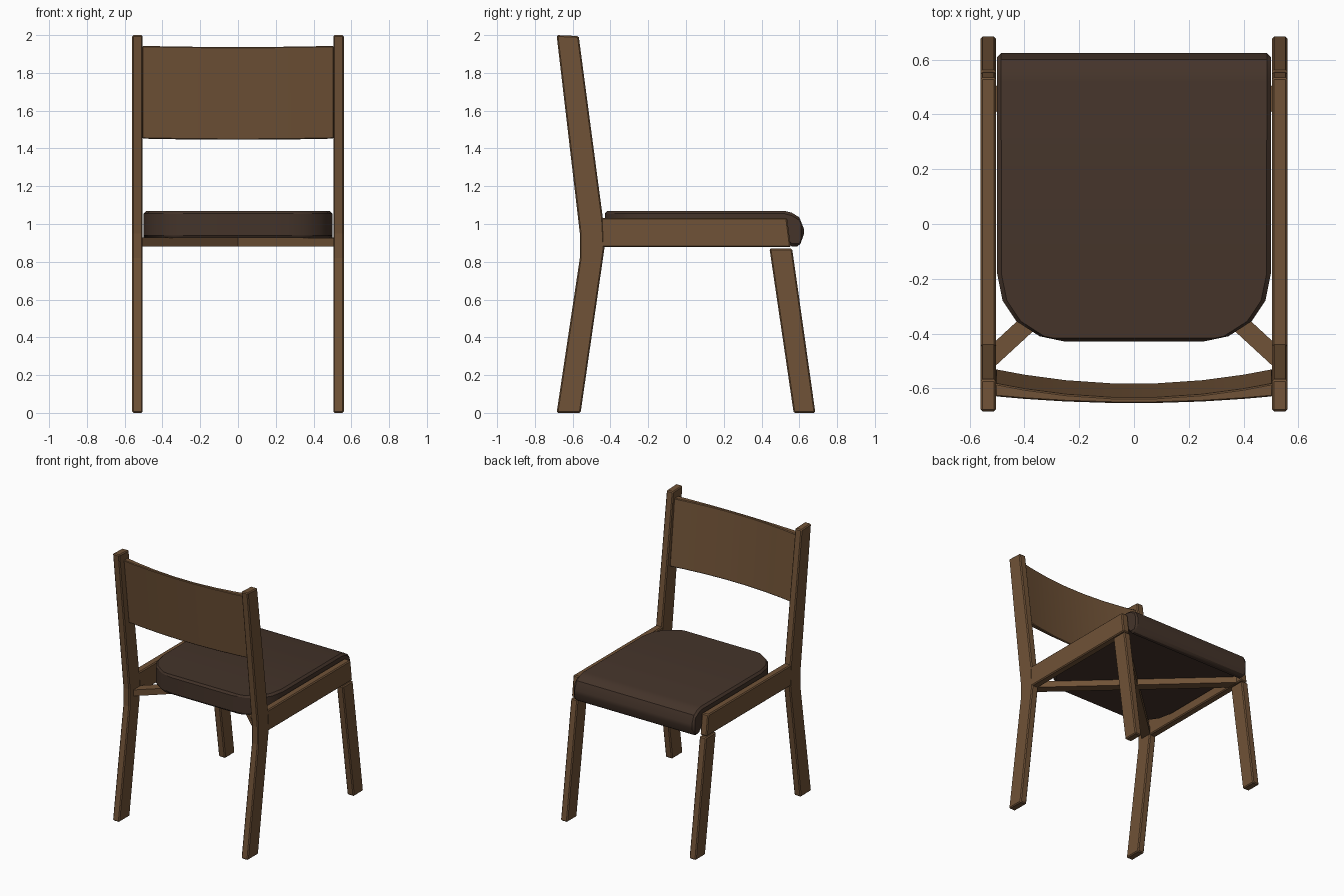
import bpy, bmesh

if "Cube" in bpy.data.objects:
    bpy.data.objects.remove(bpy.data.objects["Cube"])


def material(name, rgb):
    m = bpy.data.materials.new(name)
    m.diffuse_color = (*rgb, 1)
    m.use_nodes = True
    m.node_tree.nodes["Principled BSDF"].inputs["Base Color"].default_value = m.diffuse_color
    return m


wood = material("brown wood", (0.162, 0.085, 0.038))
leather = material("dark leather", (0.058, 0.034, 0.023))


def loft(name, rings, mat, bevel=0.0, angle=0.7):
    """Skin a row of matching rings into a closed solid."""
    bm = bmesh.new()
    rows = [[bm.verts.new(p) for p in r] for r in rings]
    n = len(rows[0])
    for a, b in zip(rows, rows[1:]):
        for i in range(n):
            j = (i + 1) % n
            bm.faces.new((a[i], a[j], b[j], b[i]))
    bm.faces.new(rows[0])
    bm.faces.new(rows[-1])
    bmesh.ops.recalc_face_normals(bm, faces=bm.faces)
    me = bpy.data.meshes.new(name)
    bm.to_mesh(me)
    bm.free()
    me.materials.append(mat)
    ob = bpy.data.objects.new(name, me)
    bpy.context.collection.objects.link(ob)
    if bevel:
        mod = ob.modifiers.new("bevel", "BEVEL")
        mod.width = bevel
        mod.segments = 1
        mod.limit_method = "ANGLE"
        mod.angle_limit = angle
    return ob


def smooth(ob):
    bpy.ops.object.select_all(action="DESELECT")
    ob.select_set(True)
    bpy.context.view_layer.objects.active = ob
    bpy.ops.object.shade_smooth_by_angle(angle=0.6)


def side_slab(name, profile, s):
    """Side profile (y, z) given the thickness of the frame."""
    return loft(name, [[(s * x, y, z) for y, z in profile] for x in (0.505, 0.56)], wood, 0.007)


back_leg = [(-0.685, 0), (-0.558, 0), (-0.432, 0.87), (-0.44, 1.03), (-0.568, 1.995),
            (-0.685, 2), (-0.562, 0.95), (-0.562, 0.82)]
front_leg = [(0.57, 0), (0.685, 0), (0.562, 0.87), (0.442, 0.87)]
rail = [(-0.445, 0.877), (0.555, 0.877), (0.535, 1.033), (-0.45, 1.033)]

# Side frames and crossed braces under the seat
for s, side in ((1, "right"), (-1, "left")):
    side_slab("back_leg_" + side, back_leg, s)
    side_slab("front_leg_" + side, front_leg, s)
    side_slab("side_rail_" + side, rail, s)
    plan = [(-0.508, -0.52), (0.508, 0.415), (0.508, 0.51), (-0.508, -0.43)]
    top = 0.927 + 0.001 * s
    bottom = 0.881 + 0.001 * s
    loft("brace_" + side, [[(s * x, y, z) for x, y in plan] for z in (bottom, top)], wood)

# Seat cushion: (y, half width, top, bottom) from back to front
stations = [(-0.43, 0.25, 1.07, 0.925), (-0.41, 0.345, 1.07, 0.925), (-0.355, 0.43, 1.07, 0.925),
            (-0.28, 0.48, 1.07, 0.925), (-0.18, 0.5, 1.07, 0.925), (0.52, 0.5, 1.07, 0.925),
            (0.56, 0.5, 1.06, 0.88), (0.6, 0.5, 1.035, 0.88), (0.624, 0.5, 0.975, 0.945)]
seat = loft("seat", [[(-w, y, b), (w, y, b), (w, y, t), (-w, y, t)] for y, w, t, b in stations],
            leather, 0.014, 0.9)
smooth(seat)

# Curved backrest, leaning with the back legs
rings = []
for x in (-0.507, -0.4, -0.25, -0.08, 0.08, 0.25, 0.4, 0.507):
    c = 1 - (x / 0.507) ** 2
    front, back = -0.53 - 0.053 * c, -0.57 - 0.025 * c
    zb, zt = 1.452 - 0.006 * c, 1.943 - 0.006 * c
    rings.append([(x, front, zb), (x, back, zb), (x, back - 0.06, zt), (x, front - 0.052, zt)])
smooth(loft("backrest", rings, wood, 0.005))
